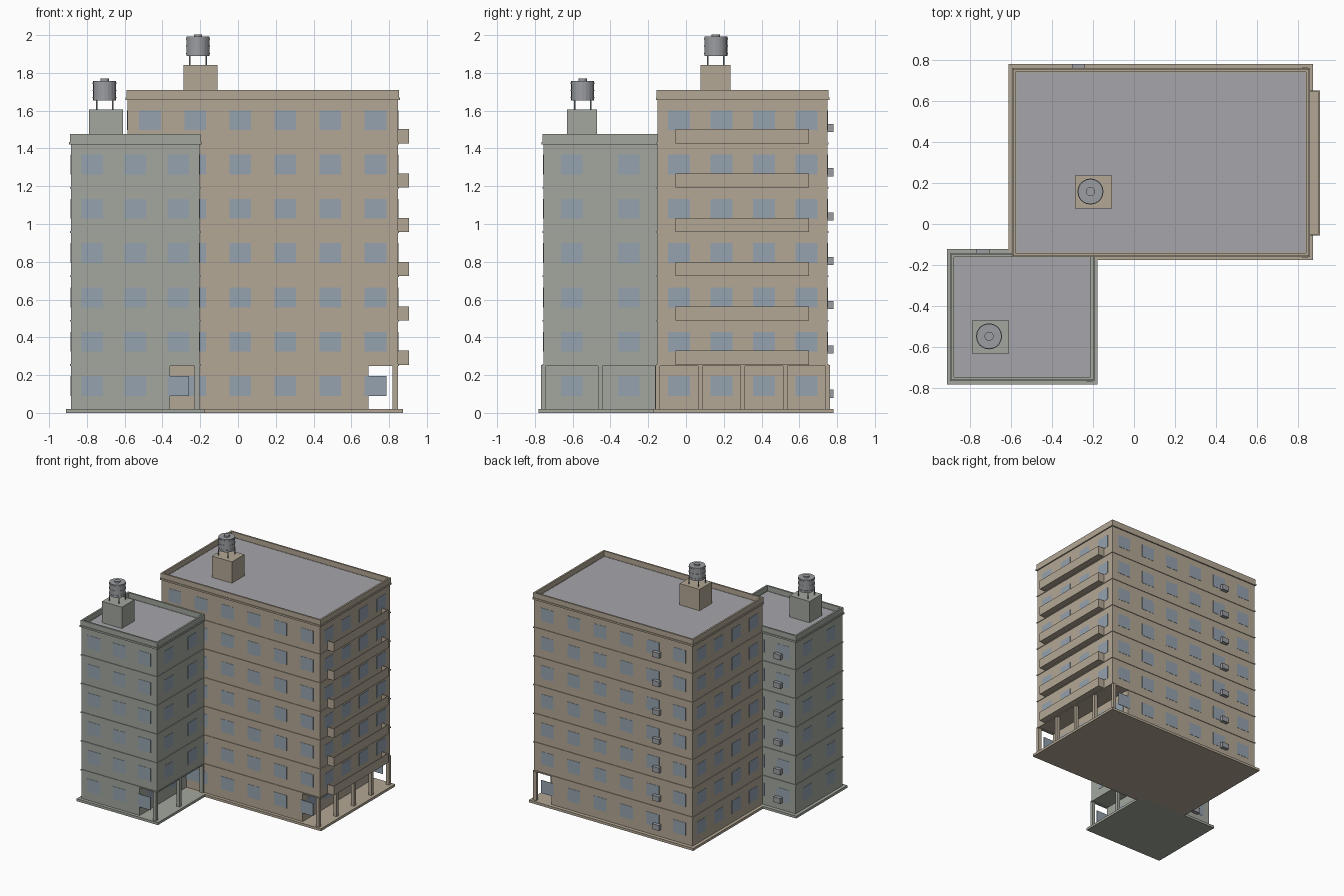
import bpy, bmesh
from math import pi
from mathutils import Matrix

if "Cube" in bpy.data.objects:
    bpy.data.objects.remove(bpy.data.objects["Cube"])

def mat(name, r, g, b):
    m = bpy.data.materials.new(name)
    m.diffuse_color = (r, g, b, 1)
    m.use_nodes = True
    m.node_tree.nodes["Principled BSDF"].inputs["Base Color"].default_value = m.diffuse_color
    return m

TAN = mat("tan_wall", .45, .39, .30)
GREEN = mat("green_grey_wall", .36, .39, .34)
GLASS = mat("glass", .30, .36, .43)
ROOF = mat("roof_grey", .38, .38, .41)
METAL = mat("metal", .33, .34, .36)

def finish(name, bm, m):
    me = bpy.data.meshes.new(name)
    bm.to_mesh(me)
    bm.free()
    me.materials.append(m)
    ob = bpy.data.objects.new(name, me)
    bpy.context.collection.objects.link(ob)
    return ob

def boxes(name, items, m):
    """One object from boxes given as (x0, x1, y0, y1, z0, z1)."""
    bm = bmesh.new()
    for x0, x1, y0, y1, z0, z1 in items:
        t = Matrix.Translation(((x0 + x1) / 2, (y0 + y1) / 2, (z0 + z1) / 2))
        s = Matrix.Diagonal((x1 - x0, y1 - y0, z1 - z0, 1))
        bmesh.ops.create_cube(bm, size=1, matrix=t @ s)
    return finish(name, bm, m)

def cylinders(name, items, m, seg):
    """One object from upright cylinders given as (x, y, z0, z1, radius)."""
    bm = bmesh.new()
    for x, y, z0, z1, r in items:
        bmesh.ops.create_cone(bm, cap_ends=True, segments=seg, radius1=r, radius2=r,
                              depth=z1 - z0, matrix=Matrix.Translation((x, y, (z0 + z1) / 2)))
    return finish(name, bm, m)

def frame(x0, x1, y0, y1, z0, z1, t):
    """Four thin walls around a rectangle."""
    return [(x0, x1, y0, y0 + t, z0, z1), (x0, x1, y1 - t, y1, z0, z1),
            (x0, x0 + t, y0 + t, y1 - t, z0, z1), (x1 - t, x1, y0 + t, y1 - t, z0, z1)]

BASE, FLOOR = .02, .2345

def tower(p, x0, x1, y0, y1, floors, nx, ny, recess, wall, ac_x, hut, tank):
    level = lambda i: BASE + FLOOR * i
    top = level(floors)
    # plinth, open ground floor and upper body
    boxes(p + "_plinth", [(x0 - .026, x1 + .026, y0 - .026, y1 + .03, 0, BASE)], wall)
    boxes(p + "_ground_floor", [(x0, x1 - recess, y0, y1, BASE, level(1))], wall)
    boxes(p + "_upper_body", [(x0, x1, y0, y1, level(1), top)], wall)
    dx, dy = (x1 - x0) / nx, (y1 - y0) / ny
    # arcade columns
    boxes(p + "_columns", [(x1 - .028, x1, y0 + dy * i - .012, y0 + dy * i + .012, BASE, level(1))
                           for i in range(ny + 1)], wall)
    # string courses, cornice, parapet, roof
    e = .005
    boxes(p + "_string_courses", [(x0 - e, x1 + e, y0 - e, y1 + e, level(i) - .005, level(i) + .004)
                                  for i in range(2, floors)]
          + frame(x0 - e, x1 + e, y0 - e, y1 + e, level(1) - .005, level(1) + .004, .02), wall)
    boxes(p + "_cornice", frame(x0 - .01, x1 + .01, y0 - .01, y1 + .01, top - .006, top + .008, .022), wall)
    boxes(p + "_parapet", frame(x0 - e, x1 + e, y0 - e, y1 + e, top, top + .049, .014), wall)
    boxes(p + "_roof", [(x0 + .004, x1 - .004, y0 + .004, y1 - .004, top - .01, top + .006)], ROOF)
    # windows on all four sides
    w, d, panes = .0575, .002, []
    for f in range(floors):
        z0, z1 = level(f) + .07, level(f) + .175
        for i in range(nx):
            c = x0 + dx * (i + .5)
            panes += [(c - w, c + w, y - d, y + d, z0, z1) for y in (y0, y1)]
        for i in range(ny):
            c = y0 + dy * (i + .5)
            panes += [(x - d, x + d, c - w, c + w, z0, z1)
                      for x in (x0, x1 - (recess if f == 0 else 0))]
    boxes(p + "_windows", panes, GLASS)
    # air conditioners on the back wall
    boxes(p + "_air_conditioners", [(ac_x - .031, ac_x + .031, y1, y1 + .03, level(f) + .06, level(f) + .103)
                                    for f in range(floors)], METAL)
    # stair hut and water tank
    hx, hy = hut
    hz = top + .18
    boxes(p + "_stair_hut", [(hx - .09, hx + .09, hy - .08, hy + .08, top, hz)], wall)
    tx, ty = tank
    cylinders(p + "_tank_legs", [(tx + a * .043, ty + b * .043, hz, hz + .05, .004)
                                 for a in (-1, 1) for b in (-1, 1)], METAL, 8)
    z = hz + .047
    cylinders(p + "_tank", [(tx, ty, z, z + .104, .061), (tx, ty, z + .104, z + .115, .022)], METAL, 20)
    cylinders(p + "_tank_hoops", [(tx, ty, z + h, z + h + .006, .0635) for h in (.012, .05, .088)], METAL, 20)

tower("tall_tower", -.585, .847, -.15, .75, 7, 6, 4, .157, TAN, -.27, (-.198, .156), (-.212, .158))
tower("short_tower", -.885, -.203, -.755, -.152, 6, 3, 2, .157, GREEN, -.735, (-.698, -.55), (-.706, -.547))

# balcony trays along the right side of the tall tower
trays, t = [], .006
for f in range(1, 7):
    z = BASE + FLOOR * f
    trays.append((.847, .905, -.055, .65, z, z + .01))
    trays.append((.905 - t, .905, -.055, .65, z + .01, z + .075))
    for y in (-.055, .65 - t):
        trays.append((.847, .905 - t, y, y + t, z + .01, z + .075))
boxes("balconies", trays, TAN)
